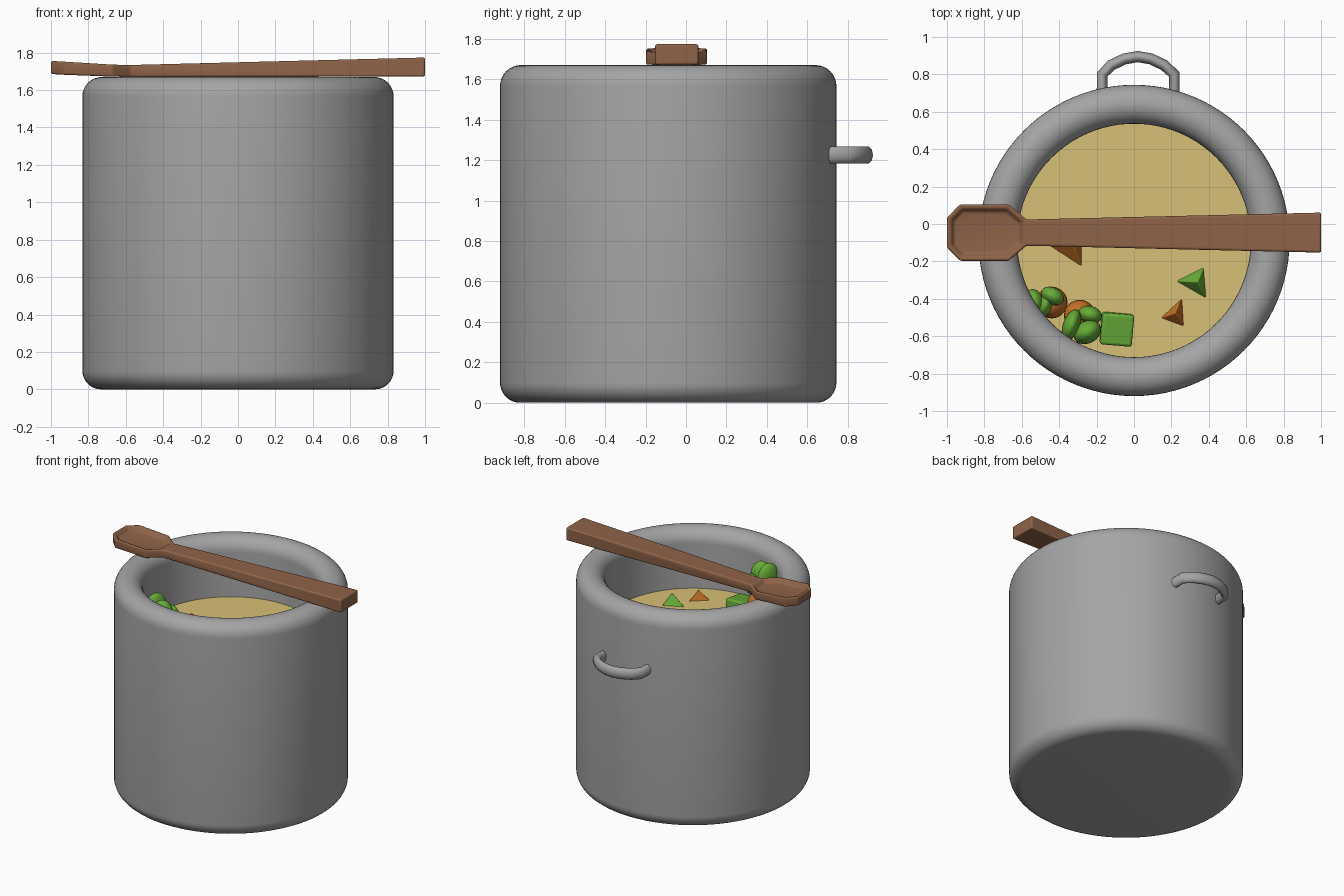
import bpy, bmesh, math
from mathutils import Vector, Euler

if "Cube" in bpy.data.objects:
    bpy.data.objects.remove(bpy.data.objects["Cube"])

CY = -0.088      # pot axis in y
SOUP_Z = 1.217


def material(name, rgb):
    m = bpy.data.materials.new(name)
    m.diffuse_color = (*rgb, 1)
    m.use_nodes = True
    m.node_tree.nodes["Principled BSDF"].inputs["Base Color"].default_value = m.diffuse_color
    return m


METAL = material("metal", (0.375, 0.375, 0.375))
WOOD = material("wood", (0.275, 0.125, 0.065))
BROTH = material("broth", (0.68, 0.53, 0.18))
GREEN = material("green", (0.135, 0.41, 0.04))
ORANGE = material("orange", (0.55, 0.16, 0.02))


def finish(bm, name, mat=None, bevel=0, segs=3, angle=40):
    bmesh.ops.recalc_face_normals(bm, faces=bm.faces)
    me = bpy.data.meshes.new(name)
    bm.to_mesh(me)
    bm.free()
    ob = bpy.data.objects.new(name, me)
    bpy.context.collection.objects.link(ob)
    if mat:
        me.materials.append(mat)
    if bevel:
        b = ob.modifiers.new("bevel", "BEVEL")
        b.width, b.segments = bevel, segs
    bpy.ops.object.select_all(action="DESELECT")
    ob.select_set(True)
    bpy.context.view_layer.objects.active = ob
    bpy.ops.object.shade_smooth_by_angle(angle=math.radians(angle))
    return ob


def arc(r, z, rad, a0, a1, n=8):
    return [(r + rad * math.cos(math.radians(a0 + (a1 - a0) * i / n)),
             z + rad * math.sin(math.radians(a0 + (a1 - a0) * i / n))) for i in range(n + 1)]


# Pot: lathed wall with a fully rounded rim and a rounded foot
profile = [(0, 0)] + arc(0.732, 0.1, 0.1, -90, 0) + arc(0.728, 1.566, 0.104, 0, 180, 16)
profile += [(0.624, 0.2), (0, 0.2)]
bm = bmesh.new()
vs = [bm.verts.new((r, CY, z)) for r, z in profile]
es = [bm.edges.new(p) for p in zip(vs, vs[1:])]
bmesh.ops.spin(bm, geom=vs + es, cent=(0, CY, 0), axis=(0, 0, 1),
               angle=math.tau, steps=96, use_duplicate=False)
bmesh.ops.remove_doubles(bm, verts=bm.verts, dist=1e-4)
finish(bm, "pot", METAL)

# Soup surface
bm = bmesh.new()
bmesh.ops.create_circle(bm, cap_ends=True, segments=96, radius=0.626)
bmesh.ops.translate(bm, verts=bm.verts, vec=(0, CY, SOUP_Z))
finish(bm, "soup", BROTH)

# Back handle: bent tube, flattened across
cu = bpy.data.curves.new("handle", "CURVE")
cu.dimensions = "3D"
cu.bevel_depth, cu.bevel_resolution, cu.use_fill_caps = 0.03, 3, True
path = [(-0.17, 0.68), (-0.17, 0.80), (-0.12, 0.85), (-0.05, 0.883), (0.02, 0.895),
        (0.09, 0.883), (0.16, 0.85), (0.215, 0.80), (0.215, 0.68)]
sp = cu.splines.new("POLY")
sp.points.add(len(path) - 1)
for p, (x, y) in zip(sp.points, path):
    p.co = (x, y, 0, 1)
sp.use_smooth = True
cu.materials.append(METAL)
handle = bpy.data.objects.new("handle", cu)
handle.location.z = 1.225
handle.scale.z = 1.45
bpy.context.collection.objects.link(handle)

# Spoon: loft of (x, half width, z low, z high), bowl hollowed from above
sections = [(-1.0, 0.08, 1.686, 1.756), (-0.93, 0.151, 1.682, 1.752), (-0.67, 0.151, 1.672, 1.736),
            (-0.575, 0.07, 1.67, 1.734), (1.0, 0.107, 1.672, 1.774)]
bm = bmesh.new()
rings = [[bm.verts.new((x, -0.046 + s * w, z)) for s, z in ((-1, lo), (1, lo), (1, hi), (-1, hi))]
         for x, w, lo, hi in sections]
top = []
for a, b in zip(rings, rings[1:]):
    quads = [bm.faces.new((a[i], a[(i + 1) % 4], b[(i + 1) % 4], b[i])) for i in range(4)]
    top.append(quads[2])
bm.faces.new(rings[0])
bm.faces.new(rings[-1])
bmesh.ops.recalc_face_normals(bm, faces=bm.faces)
bmesh.ops.inset_region(bm, faces=top[:3], thickness=0.022)
bmesh.ops.inset_region(bm, faces=top[:3], thickness=0.022, depth=-0.03)
finish(bm, "spoon", WOOD, bevel=0.018, angle=60)


# Vegetables
def wedge(name, pts, apex, mat):
    bm = bmesh.new()
    base = [bm.verts.new((x, y, SOUP_Z - 0.01)) for x, y in pts]
    tip = bm.verts.new(apex)
    bm.faces.new(base)
    for i in range(3):
        bm.faces.new((base[i], base[(i + 1) % 3], tip))
    finish(bm, name, mat, bevel=0.006)


wedge("green_wedge", [(0.215, -0.305), (0.375, -0.225), (0.39, -0.405)], (0.34, -0.31, 1.30), GREEN)
wedge("carrot_wedge", [(0.135, -0.505), (0.26, -0.39), (0.27, -0.555)], (0.225, -0.475, 1.29), ORANGE)
wedge("carrot_wedge_large", [(-0.49, -0.10), (-0.275, -0.24), (-0.275, -0.03)], (-0.33, -0.10, 1.30), ORANGE)
wedge("carrot_wedge_small", [(0.04, -0.145), (-0.03, -0.04), (0.11, -0.04)], (0.04, -0.07, 1.27), ORANGE)

bm = bmesh.new()
bmesh.ops.create_cube(bm, size=0.17)
ob = finish(bm, "green_cube", GREEN, bevel=0.015)
ob.location, ob.rotation_euler = (-0.095, -0.558, 1.19), (0.1, 0.08, -0.08)


def pod(name, loc, size, rot, mat):
    bm = bmesh.new()
    bmesh.ops.create_uvsphere(bm, u_segments=20, v_segments=12, radius=1)
    for v in bm.verts:
        v.co = Vector(loc) + Euler(rot).to_matrix() @ Vector([c * s for c, s in zip(v.co, size)])
    finish(bm, name, mat)


# Two bunches: orange lumps below, flattened green pods above
for i, (x, y, z, r) in enumerate([(-0.44, -0.42, 1.30, 0.085), (-0.29, -0.49, 1.30, 0.085)]):
    pod(f"carrot_lump_{i}", (x, y, z), (r, r, 0.1), (0, 0, 0), ORANGE)
for i, (x, y, z, sx, sy, sz, ang) in enumerate([
        (-0.53, -0.41, 1.37, 0.045, 0.065, 0.09, 0.4), (-0.475, -0.43, 1.36, 0.04, 0.07, 0.09, -0.3),
        (-0.435, -0.385, 1.40, 0.065, 0.045, 0.07, -0.5), (-0.335, -0.54, 1.51, 0.045, 0.088, 0.11, -0.35),
        (-0.25, -0.578, 1.49, 0.078, 0.06, 0.11, 0.5), (-0.235, -0.485, 1.45, 0.065, 0.047, 0.08, -0.3)]):
    pod(f"green_pod_{i}", (x, y, z), (sx, sy, sz), (0, 0, ang), GREEN)
